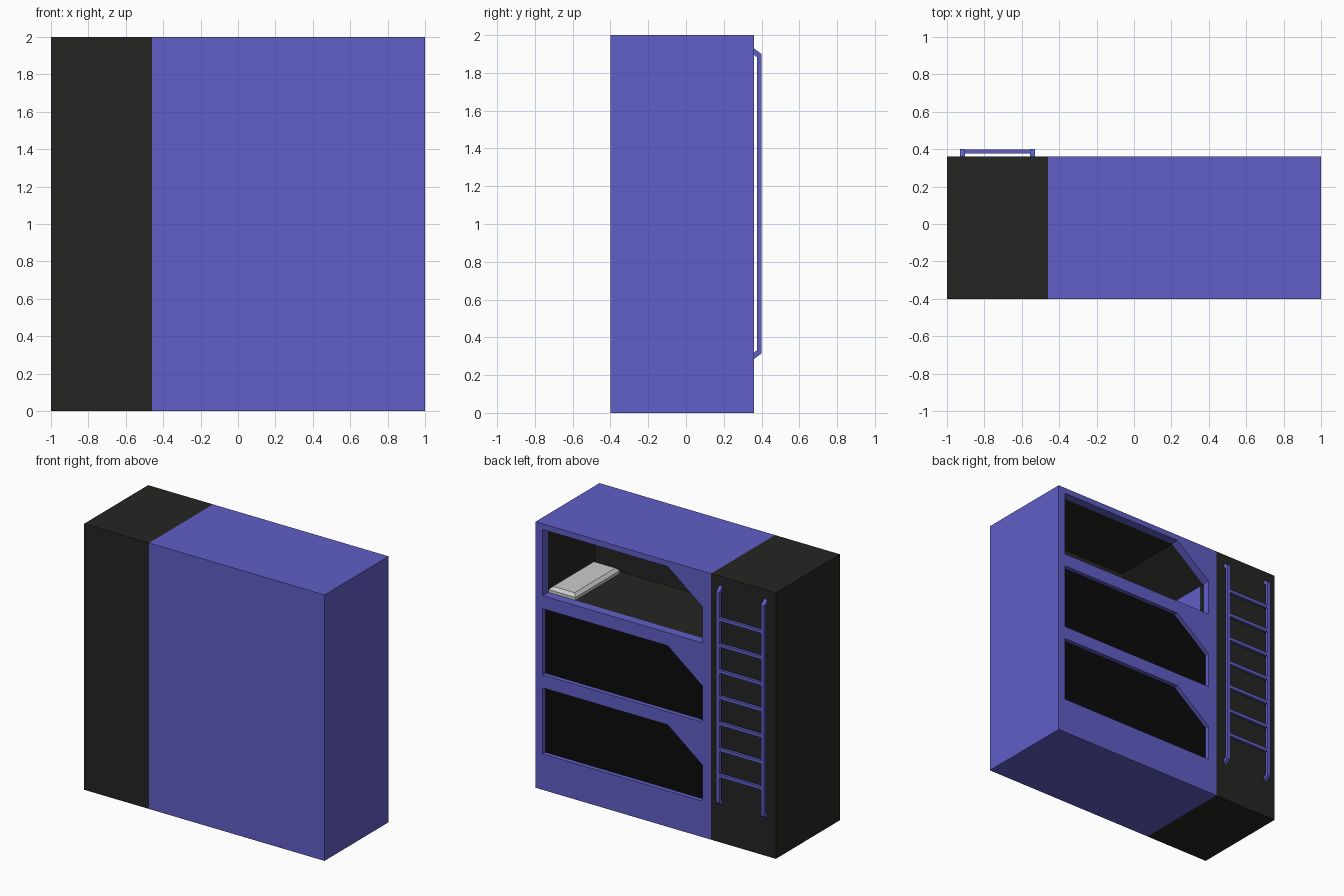
import bpy, bmesh

if "Cube" in bpy.data.objects:
    bpy.data.objects.remove(bpy.data.objects["Cube"])

BACK, FRONT = 0.36, -0.40      # y of the open side and of the closed side


def material(name, rgb):
    m = bpy.data.materials.new(name)
    m.diffuse_color = (*rgb, 1)
    m.use_nodes = True
    m.node_tree.nodes["Principled BSDF"].inputs["Base Color"].default_value = m.diffuse_color
    return m


blue = material("blue_paint", (0.117, 0.112, 0.57))
black = material("black_panel", (0.018, 0.018, 0.017))
dark = material("dark_shutter", (0.003, 0.003, 0.003))


def finish(name, bm, mat=None):
    me = bpy.data.meshes.new(name)
    bm.to_mesh(me)
    bm.free()
    ob = bpy.data.objects.new(name, me)
    bpy.context.collection.objects.link(ob)
    if mat:
        me.materials.append(mat)
    return ob


def prism(name, pts, lo, hi, axis="y", mat=None):
    """Extrude a profile: (x, z) along y, or (y, z) along x."""
    bm = bmesh.new()
    place = (lambda p, t: (p[0], t, p[1])) if axis == "y" else (lambda p, t: (t, p[0], p[1]))
    a = [bm.verts.new(place(p, lo)) for p in pts]
    b = [bm.verts.new(place(p, hi)) for p in pts]
    n = len(pts)
    bm.faces.new(a)
    bm.faces.new(b[::-1])
    for i in range(n):
        j = (i + 1) % n
        bm.faces.new((a[j], a[i], b[i], b[j]))
    bmesh.ops.recalc_face_normals(bm, faces=bm.faces)
    return finish(name, bm, mat)


def box(name, x, y, z, mat=None):
    return prism(name, [(x[0], z[0]), (x[1], z[0]), (x[1], z[1]), (x[0], z[1])], *y, mat=mat)


def bay(b, inset=0.0):
    """Bunk opening outline with one cut corner; b is the sill height."""
    i = inset
    return [(0.94 - i, b + i), (0.94 - i, b + 0.497 - i), (-0.10 - i * 0.35, b + 0.497 - i),
            (-0.39 + i, b + 0.27 - i * 0.4), (-0.39 + i, b + i)]


# Cabinet: blue bunk block with three openings, black end column
block = box("bunk_block", (-0.46, 1), (FRONT, BACK), (0, 2), blue)
box("end_column", (-1, -0.46), (FRONT, BACK), (0, 2), black)

sills = [0.27, 0.865, 1.46]
for k, b in enumerate(sills):
    depth = 0.62 if k == 2 else 0.045
    cut = prism(f"opening_cutter_{k}", bay(b), BACK - depth, BACK + 0.1)
    cut.hide_render = True
    mod = block.modifiers.new("opening", "BOOLEAN")
    mod.object, mod.operation = cut, "DIFFERENCE"
    bpy.context.view_layer.objects.active = block
    bpy.ops.object.modifier_apply(modifier=mod.name)
    bpy.data.objects.remove(cut)
    # Closed shutters on the two lower bunks
    if k < 2:
        prism(f"shutter_{k + 1}", bay(b), BACK - 0.045, BACK - 0.033, mat=dark)

# Black lining of the open bunk: floor, far wall, ceiling, slope and back
bm = bmesh.new()
pts = bay(sills[2], 0.003)
near = [bm.verts.new((x, 0.30, z)) for x, z in pts]
deep = [bm.verts.new((x, -0.255, z)) for x, z in pts]
bm.faces.new(deep)
for i in (0, 1, 2, 4):
    j = (i + 1) % 5
    bm.faces.new((near[i], near[j], deep[j], deep[i]))
bmesh.ops.recalc_face_normals(bm, faces=bm.faces)
bm.normal_update()
bm.faces.ensure_lookup_table()
if bm.faces[0].normal.y < 0:
    bmesh.ops.reverse_faces(bm, faces=bm.faces)
finish("bunk_lining", bm, black)
box("lining_edge", (-0.39, -0.386), (0.27, 0.30), (1.46, 1.73), black)

# Pillow: low slab with chamfered top
pillow = box("pillow", (0.71, 0.934), (-0.23, 0.30), (1.463, 1.507))
bm = bmesh.new()
bm.from_mesh(pillow.data)
top = [e for e in bm.edges if all(v.co.z > 1.5 for v in e.verts)]
bmesh.ops.bevel(bm, geom=top, offset=0.022, segments=1, affect="EDGES")
bm.to_mesh(pillow.data)
bm.free()

# Ladder: two bent rails and seven rungs
rail = [(0.36, 1.93), (0.40, 1.90), (0.40, 0.315), (0.36, 0.285),
        (0.36, 0.32), (0.376, 0.332), (0.376, 1.883), (0.36, 1.895)]
for side, x in (("left", -0.93), ("right", -0.557)):
    prism(f"ladder_rail_{side}", rail, x, x + 0.027, "x", blue)
for i in range(7):
    z = 0.52 + i * 0.196
    box(f"ladder_rung_{i + 1}", (-0.905, -0.555), (0.378, 0.399), (z - 0.012, z + 0.012), blue)
